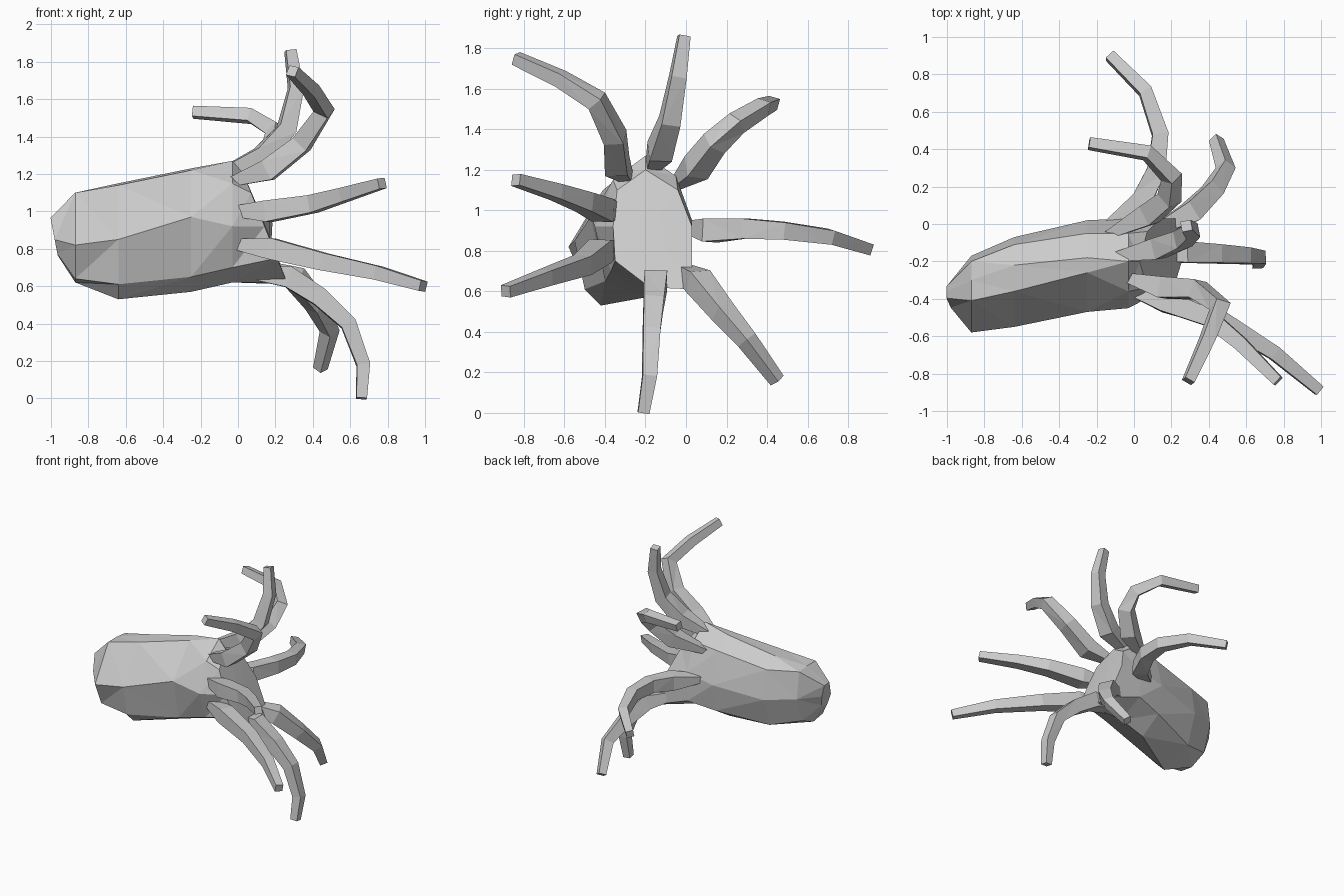
import bpy, bmesh, math
from mathutils import Vector

if "Cube" in bpy.data.objects:
    bpy.data.objects.remove(bpy.data.objects["Cube"])


def loft(name, rings):
    """Skin a list of equal-length point rings, closing both ends."""
    bm = bmesh.new()
    vs = [[bm.verts.new(p) for p in ring] for ring in rings]
    n = len(vs[0])
    for a, b in zip(vs, vs[1:]):
        for i in range(n):
            j = (i + 1) % n
            bm.faces.new((a[i], a[j], b[j], b[i]))
    for end in (vs[0], vs[-1]):
        bm.faces.new(end)
    bmesh.ops.triangulate(bm, faces=bm.faces[:])
    bmesh.ops.recalc_face_normals(bm, faces=bm.faces[:])
    me = bpy.data.meshes.new(name)
    bm.to_mesh(me)
    bm.free()
    ob = bpy.data.objects.new(name, me)
    bpy.context.collection.objects.link(ob)
    return ob


def tentacle(name, path, r0=0.08, r1=0.04, sides=4):
    """Tapered low-poly tube along a path, with a narrow root sunk in the head."""
    pts = [Vector(p) for p in path]
    last = len(pts) - 1
    rings, u = [], None
    for k, p in enumerate(pts):
        t = (pts[min(k + 1, last)] - pts[max(k - 1, 0)]).normalized()
        if u is None:
            u = t.orthogonal()
        u = (u - t * u.dot(t)).normalized()
        v = t.cross(u)
        r = 0.03 if k == 0 else r0 + (r1 - r0) * (k - 1) / (last - 1)
        rings.append([p + r * (math.cos(a) * u + math.sin(a) * v)
                      for a in (2 * math.pi * i / sides for i in range(sides))])
    return loft(name, rings)


# Body: faceted sack, cross-sections as (y, z) from rear to head
rear = [(-.58, .82), (-.41, 1.10), (-.30, 1.10), (-.20, 1.09),
        (-.17, .88), (-.24, .68), (-.38, .62), (-.50, .64)]
middle = [(-.55, .85), (-.36, 1.14), (-.22, 1.15), (-.11, 1.08),
          (-.07, .85), (-.15, .62), (-.42, .53), (-.50, .61)]
neck = [(-.47, .97), (-.26, 1.22), (-.18, 1.23), (-.05, 1.15),
        (.02, .90), (-.02, .68), (-.20, .57), (-.40, .65)]
head = [(-.45, .92), (-.36, 1.15), (-.20, 1.27), (-.05, 1.17),
        (.03, .95), (.03, .72), (-.18, .62), (-.37, .70)]
face = [(-.36, .92), (-.34, 1.10), (-.20, 1.20), (-.04, 1.10),
        (.03, .92), (.03, .61), (-.18, .62), (-.35, .75)]
rings = [[(-.985 - .08 * (z - .88), -.39 + (y + .39) * .3, .87 + (z - .87) * .42)
          for y, z in rear]]
for x, section in ((-.87, rear), (-.64, middle), (-.25, neck), (-.03, head)):
    rings.append([(x, y, z) for y, z in section])
rings.append([(.15 - .4 * (z - .9), y, z) for y, z in face])
rings.append([(.15 - .4 * (z - .9) * .3, -.18 + (y + .18) * .3, .92 + (z - .92) * .3)
              for y, z in face])
loft("body", rings)

# Eight arms fanned around the head, roots starting inside it
arms = {
    "upper_front_arm": [(-.06, -.28, 1.15), (.16, -.34, 1.22), (.34, -.35, 1.36),
                        (.46, -.44, 1.54), (.39, -.62, 1.65), (.29, -.84, 1.75)],
    "top_arm": [(-.12, -.18, 1.19), (.13, -.13, 1.29), (.26, -.08, 1.44),
                (.31, -.04, 1.66), (.28, -.01, 1.86)],
    "upper_back_arm": [(-.14, -.06, 1.12), (.08, .05, 1.21), (.19, .14, 1.33),
                       (.20, .25, 1.43), (.07, .38, 1.51), (-.24, .43, 1.53)],
    "back_arm": [(-.16, -.02, .92), (.04, .12, .90), (.12, .29, .91),
                 (.14, .48, .90), (.06, .71, .87), (-.13, .90, .81)],
    "lower_back_arm": [(.06, -.06, .73), (.30, .06, .65), (.42, .18, .50),
                       (.49, .30, .36), (.44, .45, .16)],
    "bottom_arm": [(-.02, -.17, .68), (.27, -.15, .65), (.44, -.16, .54),
                   (.59, -.17, .40), (.67, -.18, .18), (.66, -.21, .0)],
    "lower_front_arm": [(-.06, -.34, .83), (.18, -.42, .80), (.46, -.51, .73),
                        (.75, -.69, .67), (.99, -.89, .60)],
    "front_arm": [(-.06, -.34, 1.0), (.16, -.41, 1.0), (.40, -.50, 1.04),
                  (.57, -.64, 1.09), (.77, -.84, 1.15)],
}
for name, path in arms.items():
    tentacle(name, path)
